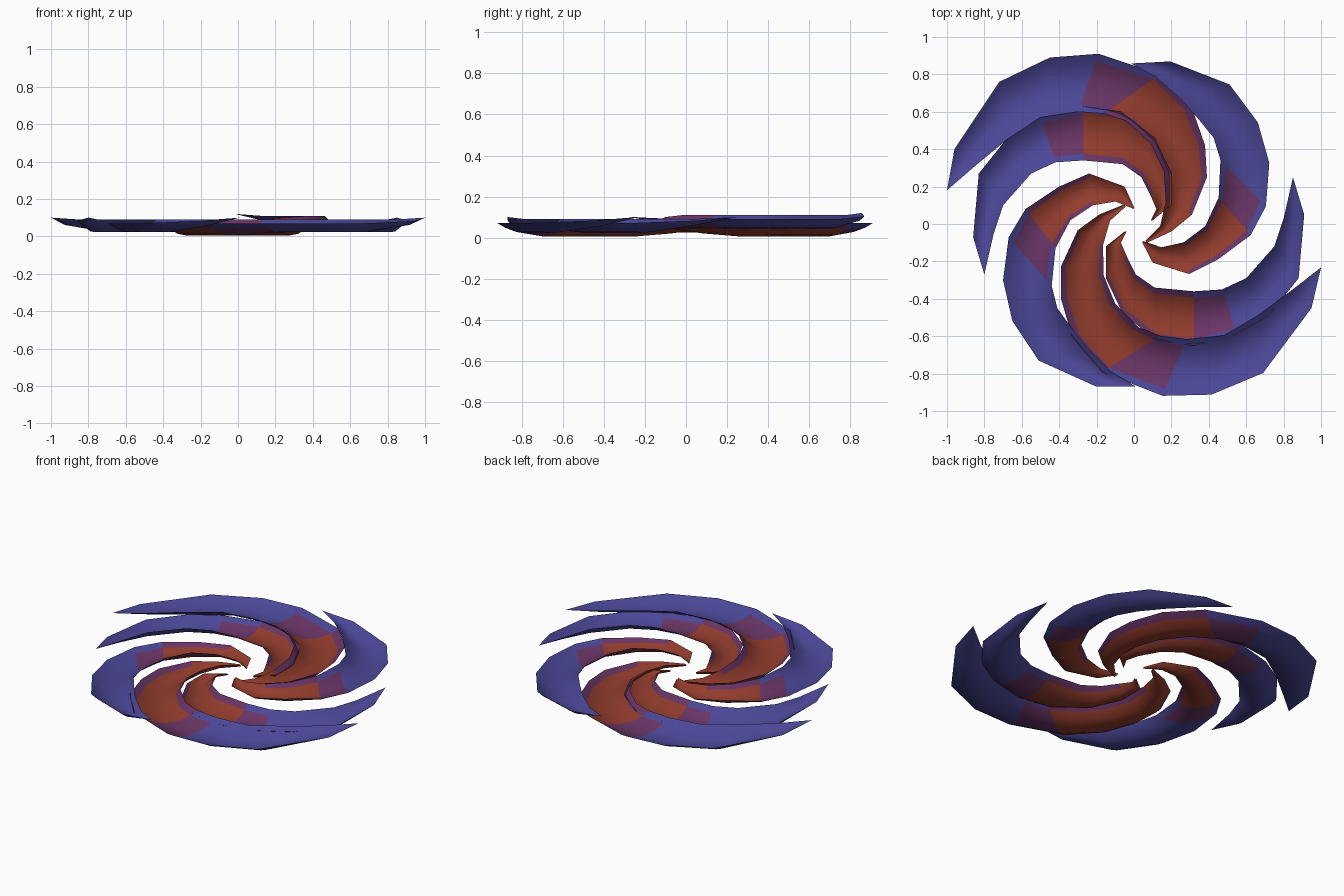
import bpy, bmesh
from math import radians
from mathutils import Matrix, Vector

if "Cube" in bpy.data.objects:
    bpy.data.objects.remove(bpy.data.objects["Cube"])


def material(name, rgb):
    m = bpy.data.materials.new(name)
    m.diffuse_color = (*rgb, 1)
    m.use_nodes = True
    m.node_tree.nodes["Principled BSDF"].inputs["Base Color"].default_value = m.diffuse_color
    return m


COLOURS = (material("red_core", (0.29, 0.045, 0.026)),
           material("purple_blend", (0.14, 0.035, 0.13)),
           material("blue_outer", (0.07, 0.063, 0.31)))

# Each arm: rows of (inner edge x, y, outer edge x, y) from centre to tip
LONG = [(.06, -.09, .07, -.10), (.14, -.01, .20, -.04), (.17, .12, .31, .05),
        (.16, .28, .39, .25), (.09, .43, .38, .42), (-.04, .55, .31, .62),
        (-.16, .59, .14, .80), (-.30, .60, -.19, .91), (-.50, .57, -.45, .89),
        (-.68, .45, -.72, .76), (-.85, .31, -.96, .40), (-1, .18, -1, .18)]
MIDDLE = [(.09, .02, .10, .02), (.12, .08, .20, .10), (.09, .15, .20, .27),
          (.04, .25, .11, .46), (-.06, .32, -.07, .60), (-.27, .34, -.27, .63),
          (-.42, .33, -.50, .57), (-.55, .27, -.67, .47), (-.70, .10, -.83, .27),
          (-.75, -.05, -.86, -.07), (-.80, -.27, -.80, -.27)]
SHORT = [(0, .08, 0, .09), (-.10, .12, -.05, .20), (-.22, .10, -.24, .27),
         (-.34, .02, -.40, .20), (-.42, -.13, -.58, .08), (-.44, -.33, -.67, -.07),
         (-.41, -.45, -.70, -.30), (-.33, -.56, -.65, -.52), (-.25, -.66, -.51, -.73),
         (-.12, -.79, -.20, -.87), (.01, -.87, .01, -.87)]


def arm(name, rows, low, red_rows, matrix):
    """Thin trough-shaped blade: both edges raised, middle low, tip rising."""
    bm = bmesh.new()
    cuts = (0, .12, .3, .5, .7, .88, 1)
    last = len(rows) - 1
    grid = []
    for i, (ix, iy, ox, oy) in enumerate(rows):
        k = min(1, i / 3)
        z_in = .06 + .03 * k
        z_out = .06 + .01 * k
        mid = .05 + ((low if i <= red_rows else .022) - .05) * k
        if i == last - 1:
            z_out, mid = .083, .058
        if i == last:
            z_in = z_out = mid = .1
        a, b = Vector((ix, iy, z_in)), Vector((ox, oy, z_out))
        sag = (z_in + z_out) / 2 - mid
        grid.append([bm.verts.new(matrix @ (a.lerp(b, t) -
                     Vector((0, 0, sag * 4 * t * (1 - t))))) for t in cuts])
    # settle the lowest point of the trough on its intended height
    for i in range(last):
        for j in range(6):
            f = bm.faces.new((grid[i][j], grid[i][j + 1], grid[i + 1][j + 1], grid[i + 1][j]))
            f.smooth = True
            # red middle, purple rim, then blue towards the tip
            if i > red_rows or (i == red_rows and j in (0, 5)):
                f.material_index = 2
            elif i == red_rows or (i > 1 and j in (0, 5)):
                f.material_index = 1
    bmesh.ops.remove_doubles(bm, verts=bm.verts, dist=.0005)
    bm.normal_update()
    if sum(f.normal.z for f in bm.faces) < 0:
        bmesh.ops.reverse_faces(bm, faces=bm.faces)
    me = bpy.data.meshes.new(name)
    bm.to_mesh(me)
    bm.free()
    for m in COLOURS:
        me.materials.append(m)
    bpy.context.collection.objects.link(bpy.data.objects.new(name, me))


# Three arms, each with an opposite partner turned half way round
for name, rows, low, red, angle, shift in (
        ("long_arm", LONG, .005, 6, 177, (.011, 0, 0)),
        ("middle_arm", MIDDLE, .025, 5, 180, (.05, -.02, 0)),
        ("short_arm", SHORT, .025, 4, 183, (.04, -.01, .02))):
    arm(name, rows, low, red, Matrix())
    arm("opposite_" + name, rows, low, red,
        Matrix.Translation(shift) @ Matrix.Rotation(radians(angle), 4, 'Z'))
